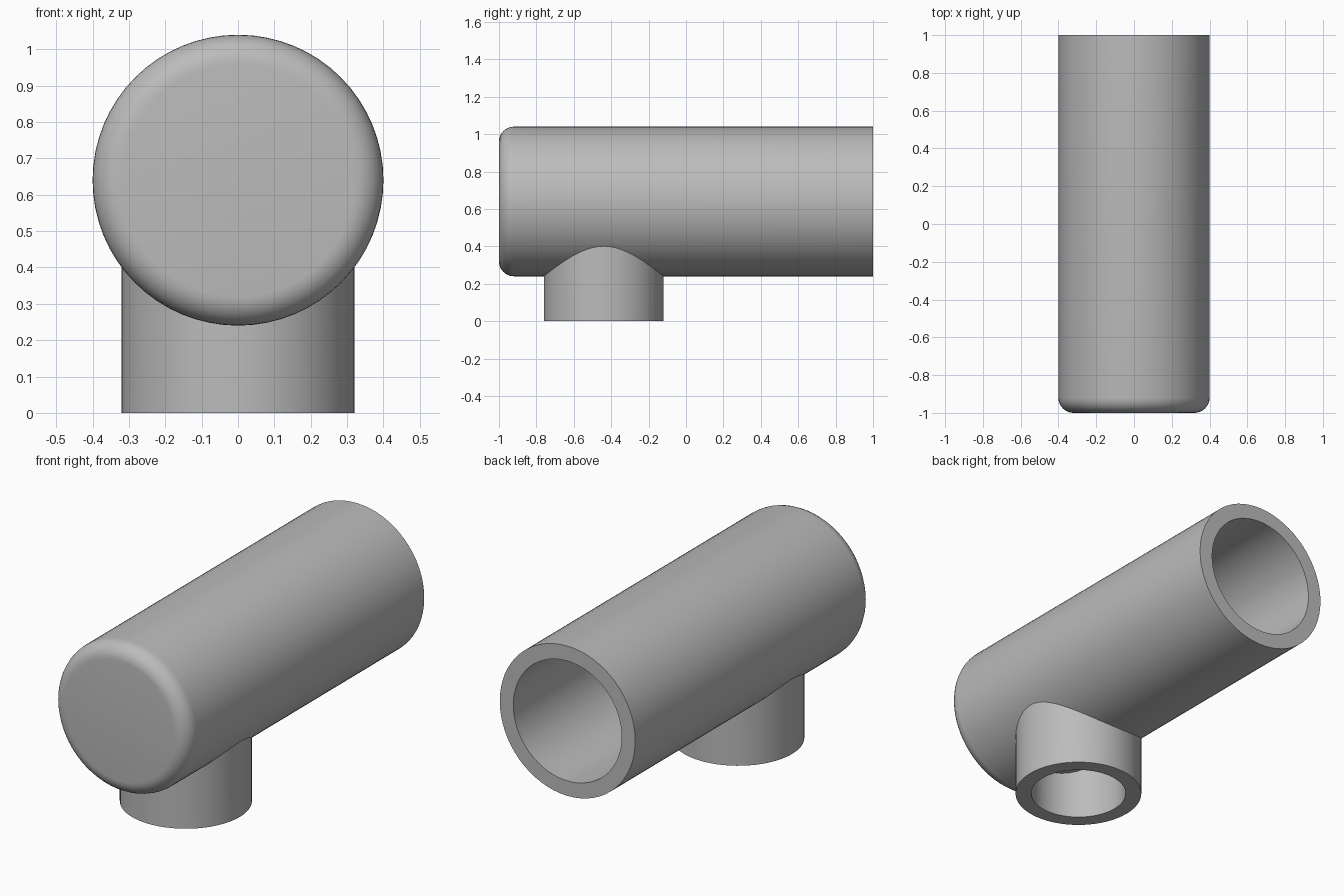
import bpy, bmesh
from math import sin, cos, pi, sqrt, radians
from mathutils import Vector

if "Cube" in bpy.data.objects:
    bpy.data.objects.remove(bpy.data.objects["Cube"], do_unlink=True)

SIDES = 64
AXIS_Z = 0.64                      # height of the main tube axis
TUBE_R, BORE_R, ROUND = 0.40, 0.32, 0.08
PIPE_R, PIPE_BORE, PIPE_Y = 0.32, 0.24, -0.44

grey = bpy.data.materials.new("plain grey")
grey.use_nodes = True
colour = (0.5, 0.5, 0.5, 1)
grey.diffuse_color = colour
grey.node_tree.nodes["Principled BSDF"].inputs["Base Color"].default_value = colour


def finish(bm, name):
    bmesh.ops.remove_doubles(bm, verts=bm.verts, dist=1e-5)
    bmesh.ops.recalc_face_normals(bm, faces=bm.faces)
    mesh = bpy.data.meshes.new(name)
    bm.to_mesh(mesh)
    bm.free()
    obj = bpy.data.objects.new(name, mesh)
    mesh.materials.append(grey)
    bpy.context.collection.objects.link(obj)
    bpy.ops.object.select_all(action="DESELECT")
    obj.select_set(True)
    bpy.context.view_layer.objects.active = obj
    bpy.ops.object.shade_smooth_by_angle(angle=radians(35))
    return obj


# Main tube: closed, rounded front; open bore at the back
profile = [(0, -1)]
for i in range(9):
    a = i / 8 * pi / 2
    profile.append((TUBE_R - ROUND + ROUND * sin(a), -1 + ROUND - ROUND * cos(a)))
profile += [(TUBE_R, 1), (BORE_R, 1), (BORE_R, -1 + ROUND), (0, -1 + ROUND)]
bm = bmesh.new()
verts = [bm.verts.new((r, y, AXIS_Z)) for r, y in profile]
edges = [bm.edges.new(pair) for pair in zip(verts, verts[1:])]
bmesh.ops.spin(bm, geom=verts + edges, cent=(0, 0, AXIS_Z), axis=(0, 1, 0),
               angle=2 * pi, steps=SIDES)
finish(bm, "main_tube")


# Branch pipe: a hollow ring whose top follows the underside of the tube
def pipe_ring(bm, radius, at_top):
    ring = []
    for i in range(SIDES):
        a = 2 * pi * i / SIDES
        x, y = radius * cos(a), PIPE_Y + radius * sin(a)
        z = AXIS_Z - sqrt((TUBE_R - 0.01) ** 2 - x * x) if at_top else 0
        ring.append(bm.verts.new(Vector((x, y, z))))
    return ring


bm = bmesh.new()
rings = [pipe_ring(bm, r, top) for r, top in
         [(PIPE_R, False), (PIPE_R, True), (PIPE_BORE, True), (PIPE_BORE, False)]]
for a, b in zip(rings, rings[1:] + rings[:1]):
    for i in range(SIDES):
        j = (i + 1) % SIDES
        bm.faces.new((a[i], a[j], b[j], b[i]))
finish(bm, "branch_pipe")
